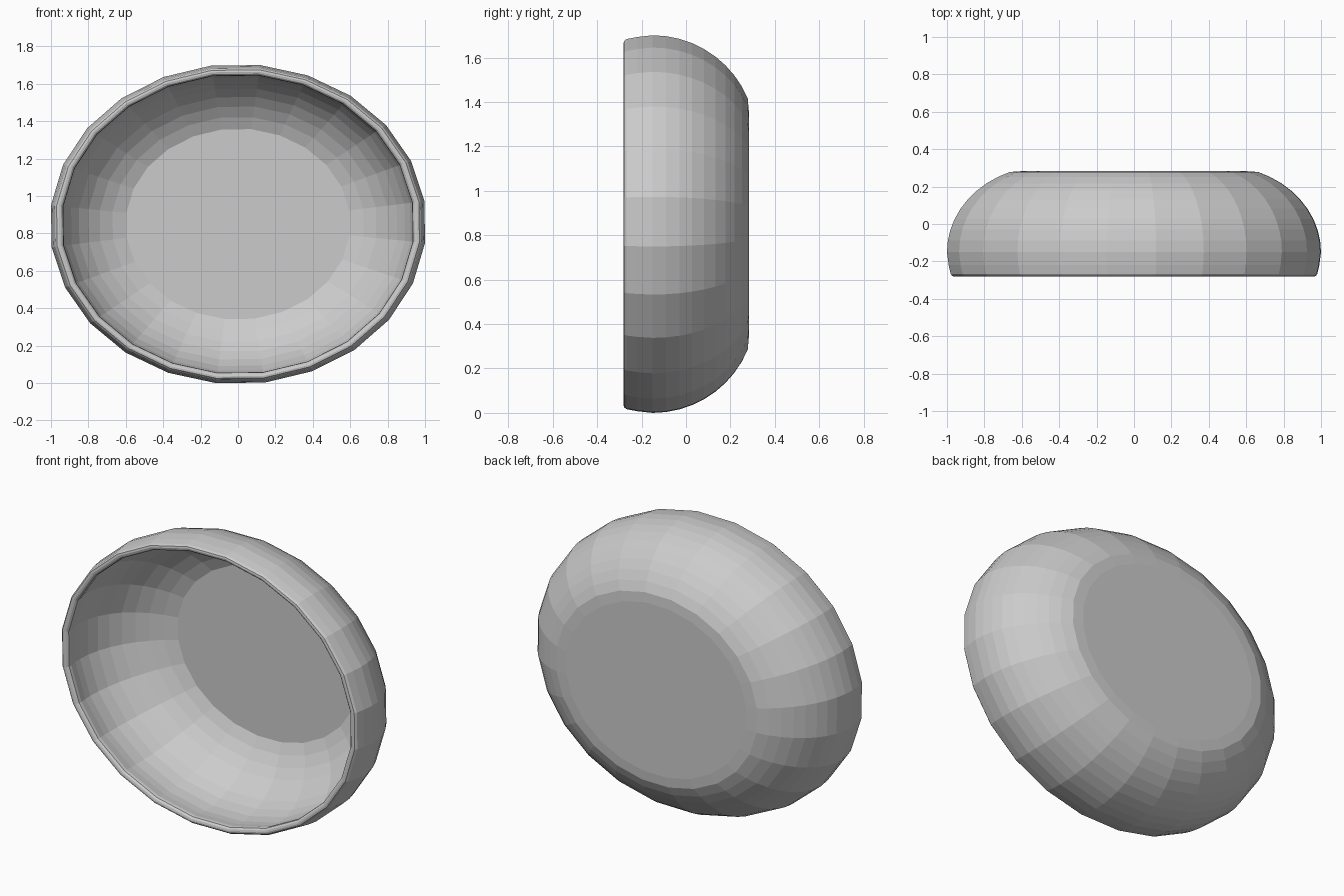
import bpy, bmesh
from math import sin, cos, asin, radians, pi

if "Cube" in bpy.data.objects:
    bpy.data.objects.remove(bpy.data.objects["Cube"])

SIDES = 24
PHASE = radians(6.75)
RX, RZ, CZ = 1.007, 0.856, 0.85


def arc(s0, s1, y0, y1, n):
    """Curved wall from scale s0 at y0 (tangent) to s1 at y1, as (scale, y)."""
    drop, run = (s0 - s1) * RZ, y1 - y0
    r = (run * run + drop * drop) / (2 * drop)
    end = asin(run / r)
    return [(s0 - r * (1 - cos(end * i / n)) / RZ, y0 + r * sin(end * i / n))
            for i in range(n + 1)]


# wall section: inside floor edge -> inner wall -> rounded lip -> outer wall -> foot
inner = arc(0.947, 0.597, -0.15, 0.283, 8)[::-1]
lip = [(0.943, -0.2), (0.934, -0.25), (0.936, -0.268), (0.946, -0.278),
       (0.958, -0.281), (0.97, -0.279), (0.98, -0.268), (0.991, -0.22)]
outer = arc(1.0, 0.665, -0.15, 0.278, 9)
profile = inner + lip + outer

bm = bmesh.new()
rings = []
for s, y in profile:
    rings.append([bm.verts.new((RX * s * sin(PHASE + 2 * pi * k / SIDES), y,
                                CZ + RZ * s * cos(PHASE + 2 * pi * k / SIDES)))
                  for k in range(SIDES)])

# the last ring joins back to the floor edge, making the foot ring
for a, b in zip(rings, rings[1:] + rings[:1]):
    for k in range(SIDES):
        j = (k + 1) % SIDES
        bm.faces.new((a[k], a[j], b[j], b[k]))
bmesh.ops.recalc_face_normals(bm, faces=bm.faces)
mesh = bpy.data.meshes.new("bowl_wall")
bm.to_mesh(mesh)
bm.free()
bpy.context.collection.objects.link(bpy.data.objects.new("bowl_wall", mesh))

# flat floor disc
bm = bmesh.new()
s, y = profile[0]
bm.faces.new([bm.verts.new((RX * s * sin(PHASE + 2 * pi * k / SIDES), y,
                            CZ + RZ * s * cos(PHASE + 2 * pi * k / SIDES)))
              for k in range(SIDES)])
mesh = bpy.data.meshes.new("bowl_floor")
bm.to_mesh(mesh)
bm.free()
bpy.context.collection.objects.link(bpy.data.objects.new("bowl_floor", mesh))
